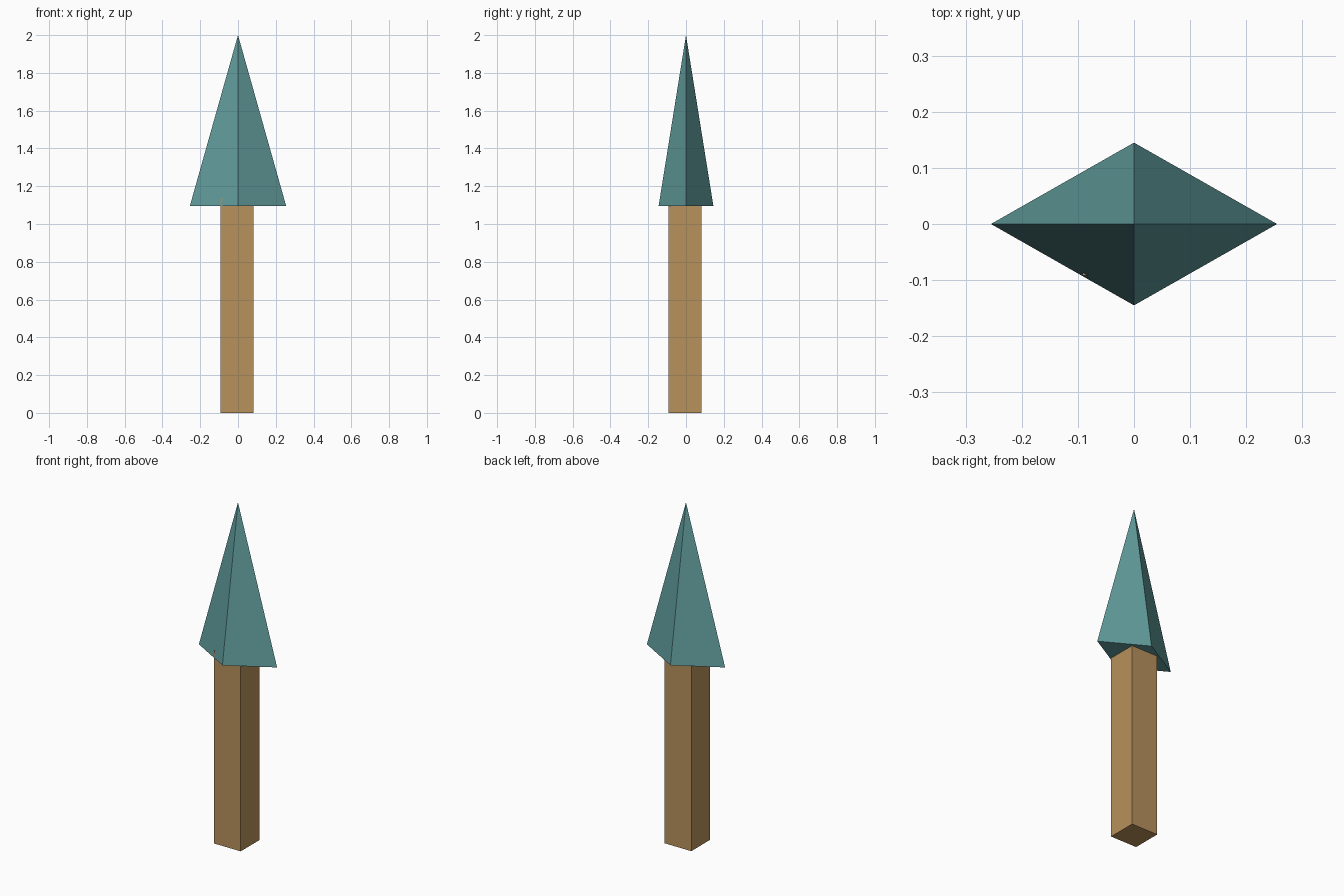
import bpy
import bmesh
from mathutils import Matrix

if "Cube" in bpy.data.objects:
    bpy.data.objects.remove(bpy.data.objects["Cube"])


def make_material(name, color):
    mat = bpy.data.materials.new(name)
    mat.diffuse_color = (*color, 1.0)
    mat.use_nodes = True
    mat.node_tree.nodes["Principled BSDF"].inputs["Base Color"].default_value = mat.diffuse_color
    return mat


def add_object(name, bm, mat):
    bmesh.ops.recalc_face_normals(bm, faces=bm.faces)
    mesh = bpy.data.meshes.new(name)
    bm.to_mesh(mesh)
    bm.free()
    mesh.materials.append(mat)
    obj = bpy.data.objects.new(name, mesh)
    bpy.context.collection.objects.link(obj)
    return obj


wood = make_material("wood", (0.48, 0.285, 0.107))
teal = make_material("teal", (0.12, 0.33, 0.33))

# Square shaft, slightly off centre, its top sunk into the head
LOW, HIGH, SHAFT_TOP = -0.092, 0.082, 1.135
width, mid = HIGH - LOW, (HIGH + LOW) / 2
bm = bmesh.new()
bmesh.ops.create_cube(bm, size=1.0, matrix=Matrix.Translation((mid, mid, SHAFT_TOP / 2))
                      @ Matrix.Diagonal((width, width, SHAFT_TOP, 1)))
add_object("shaft", bm, wood)

# Diamond-based pyramid head with a closed flat underside
HEAD_BASE, TIP = 1.095, 2.0
bm = bmesh.new()
base = [bm.verts.new((x, y, HEAD_BASE))
        for x, y in ((0.255, 0), (0, 0.145), (-0.255, 0), (0, -0.145))]
tip = bm.verts.new((0, 0, TIP))
bm.faces.new(base)
for i in range(4):
    bm.faces.new((base[i], base[(i + 1) % 4], tip))
add_object("pointed_head", bm, teal)
